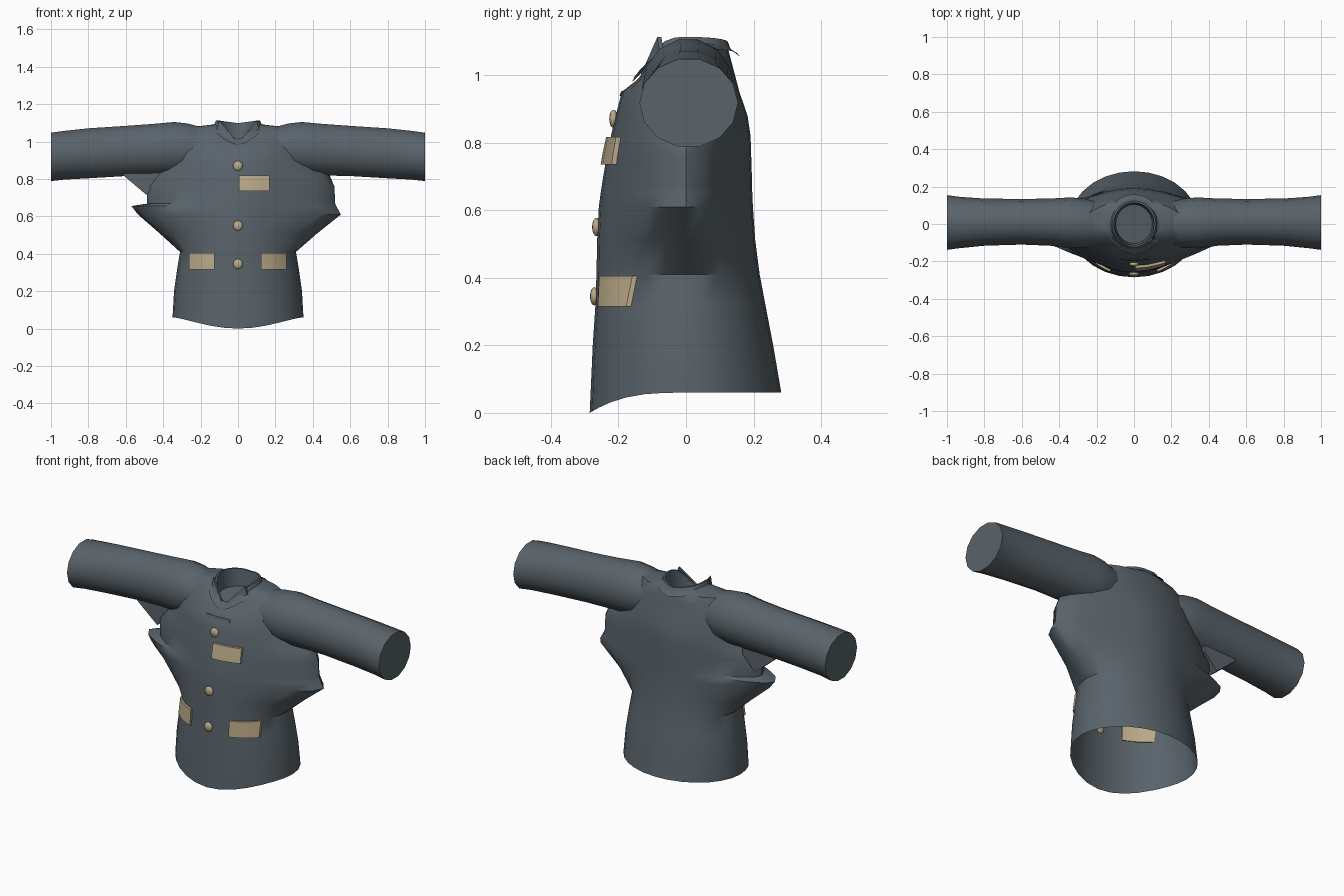
import bpy, bmesh, math
from mathutils import Vector
from mathutils.bvhtree import BVHTree

if "Cube" in bpy.data.objects:
    bpy.data.objects.remove(bpy.data.objects["Cube"])


def material(name, rgb):
    m = bpy.data.materials.new(name)
    m.diffuse_color = (*rgb, 1)
    m.use_nodes = True
    m.node_tree.nodes["Principled BSDF"].inputs["Base Color"].default_value = m.diffuse_color
    return m


CLOTH = material("slate_cloth", (0.10, 0.125, 0.145))
TAN = material("tan", (0.50, 0.40, 0.25))


def finish(name, bm, mat, angle=40):
    bmesh.ops.recalc_face_normals(bm, faces=bm.faces)
    me = bpy.data.meshes.new(name)
    bm.to_mesh(me)
    bm.free()
    ob = bpy.data.objects.new(name, me)
    bpy.context.collection.objects.link(ob)
    me.materials.append(mat)
    bpy.ops.object.select_all(action='DESELECT')
    ob.select_set(True)
    bpy.context.view_layer.objects.active = ob
    bpy.ops.object.shade_smooth_by_angle(angle=math.radians(angle))
    return ob


def loft(rings, cap_start=False, cap_end=False):
    bm = bmesh.new()
    rows = [[bm.verts.new(p) for p in r] for r in rings]
    n = len(rows[0])
    for a, b in zip(rows, rows[1:]):
        for i in range(n):
            j = (i + 1) % n
            bm.faces.new((a[i], a[j], b[j], b[i]))
    if cap_start:
        bm.faces.new(rows[0])
    if cap_end:
        bm.faces.new(rows[-1])
    return bm


def angles(n):
    return [2 * math.pi * i / n for i in range(n)]


# Torso: z, half width, front y, back y, right wing, left wing, front drop
ROWS = [
    (0.06, .350, -.285, .282, 0, 0, .060),
    (0.20, .342, -.276, .258, 0, 0, 0),
    (0.32, .325, -.268, .235, 0, 0, 0),
    (0.41, .310, -.265, .218, 0, 0, 0),
    (0.51, .300, -.263, .205, .125, .120, 0),
    (0.61, .300, -.258, .198, .250, .235, 0),
    (0.655, .300, -.252, .196, .225, .270, 0),
    (0.668, .300, -.250, .196, .220, .185, 0),
    (0.76, .310, -.235, .193, .205, .180, 0),
    (0.82, .320, -.222, .191, .170, .120, 0),
    (0.88, .330, -.208, .182, .080, .060, 0),
    (0.95, .340, -.190, .158, .030, .030, 0),
    (1.03, .320, -.145, .137, 0, 0, .045),
    (1.075, .270, -.128, .125, 0, 0, .070),
    (1.090, .140, -.115, .115, 0, 0, .080),
]


def torso_ring(z, hw, yf, yb, wr, wl, drop):
    pts = []
    for a in angles(28):
        c, s = math.cos(a), math.sin(a)
        x = hw * c + (wr if c > 0 else -wl) * abs(c) ** 4
        y = s * yb if s > 0 else -s * yf
        pts.append((x, y, z - drop * max(0, -s) ** 3))
    return pts


torso = finish("torso", loft([torso_ring(*r) for r in ROWS]), CLOTH)
TREE = BVHTree.FromObject(torso, bpy.context.evaluated_depsgraph_get())


def front_y(x, z):
    return TREE.ray_cast(Vector((x, -1, z)), Vector((0, 1, 0)))[0].y


# Sleeves: x, centre y, half depth, bottom z, top z
SLEEVE = [
    (.18, .000, .115, .86, 1.075), (.27, .005, .132, .82, 1.10),
    (.34, .006, .136, .82, 1.108), (.45, .010, .126, .815, 1.098),
    (.60, .012, .122, .812, 1.087), (.80, .010, .126, .80, 1.074),
    (.93, .008, .137, .793, 1.06), (1.0, .008, .146, .785, 1.05),
]
for side, label in ((1, "right"), (-1, "left")):
    rings = [[(side * x, cy + ry * math.cos(a),
               (lo + hi) / 2 + (hi - lo) / 2 * math.sin(a)) for a in angles(14)]
             for x, cy, ry, lo, hi in SLEEVE]
    finish(label + "_sleeve", loft(rings, True, True), CLOTH)

# Loose web of cloth under the left armpit
web = [(-.62, .825), (-.49, .715), (-.41, .80), (-.41, .87)]
finish("armpit_fold", loft([[(x, y, z) for x, z in web] for y in (-.04, .07)],
                           True, True), CLOTH)

# Collar: outer base, rolled rim, inner throat with floor
def collar_ring(r, z, drop, lift, power=2):
    return [(r * math.cos(a), r * 1.06 * math.sin(a),
             z + lift * abs(math.cos(a)) - drop * max(0, -math.sin(a)) ** power)
            for a in angles(24)]


collar = [collar_ring(.150, 1.055, .075, .03), collar_ring(.125, 1.075, .07, .02),
          collar_ring(.117, 1.098, .085, .015, 3), collar_ring(.108, 1.098, .09, .015, 3),
          collar_ring(.098, 1.01, .04, 0)]
finish("collar", loft(collar, cap_end=True), CLOTH)

# Collar points standing either side of the front opening
for side, label in ((1, "right"), (-1, "left")):
    flap = [(.01, -.132, 1.005), (.10, -.085, 1.112), (.118, -.075, 1.05), (.05, -.135, .995)]
    rings = [[(side * x, y + d, z) for x, y, z in flap] for d in (0, .012)]
    finish(label + "_collar_point", loft(rings, True, True), CLOTH)


def wrapped_panel(name, x0, x1, z0, z1, mat, thick, nx=5, nz=3):
    """Thin panel following the front of the torso."""
    bm = bmesh.new()
    layers = []
    for off in (.004, -thick):
        g = []
        for j in range(nz + 1):
            for i in range(nx + 1):
                x, z = x0 + (x1 - x0) * i / nx, z0 + (z1 - z0) * j / nz
                g.append(bm.verts.new((x, front_y(x, z) + off, z)))
        layers.append(g)
    w = nx + 1
    for g in layers:
        for j in range(nz):
            for i in range(nx):
                k = j * w + i
                bm.faces.new((g[k], g[k + 1], g[k + w + 1], g[k + w]))
    rim = ([i for i in range(w)] + [j * w + nx for j in range(1, nz + 1)]
           + [nz * w + i for i in range(nx - 1, -1, -1)]
           + [j * w for j in range(nz - 1, 0, -1)])
    a, b = layers
    for p, q in zip(rim, rim[1:] + rim[:1]):
        bm.faces.new((a[p], a[q], b[q], b[p]))
    finish(name, bm, mat, 30)


# Pocket flaps and the seam fold under the collar
wrapped_panel("chest_pocket", .005, .168, .735, .817, TAN, .014)
wrapped_panel("left_hip_pocket", -.262, -.125, .315, .405, TAN, .014)
wrapped_panel("right_hip_pocket", .122, .258, .315, .405, TAN, .014)
wrapped_panel("yoke_fold", -.07, .08, .938, .952, CLOTH, .004)

# Buttons
for i, z in enumerate((.87, .55, .345)):
    bm = bmesh.new()
    bmesh.ops.create_uvsphere(bm, u_segments=12, v_segments=8, radius=1)
    y = front_y(0, z)
    for v in bm.verts:
        v.co = Vector((v.co.x * .026, y - .004 + v.co.y * .013, z + v.co.z * .027))
    finish(f"button_{i + 1}", bm, TAN, 60)
